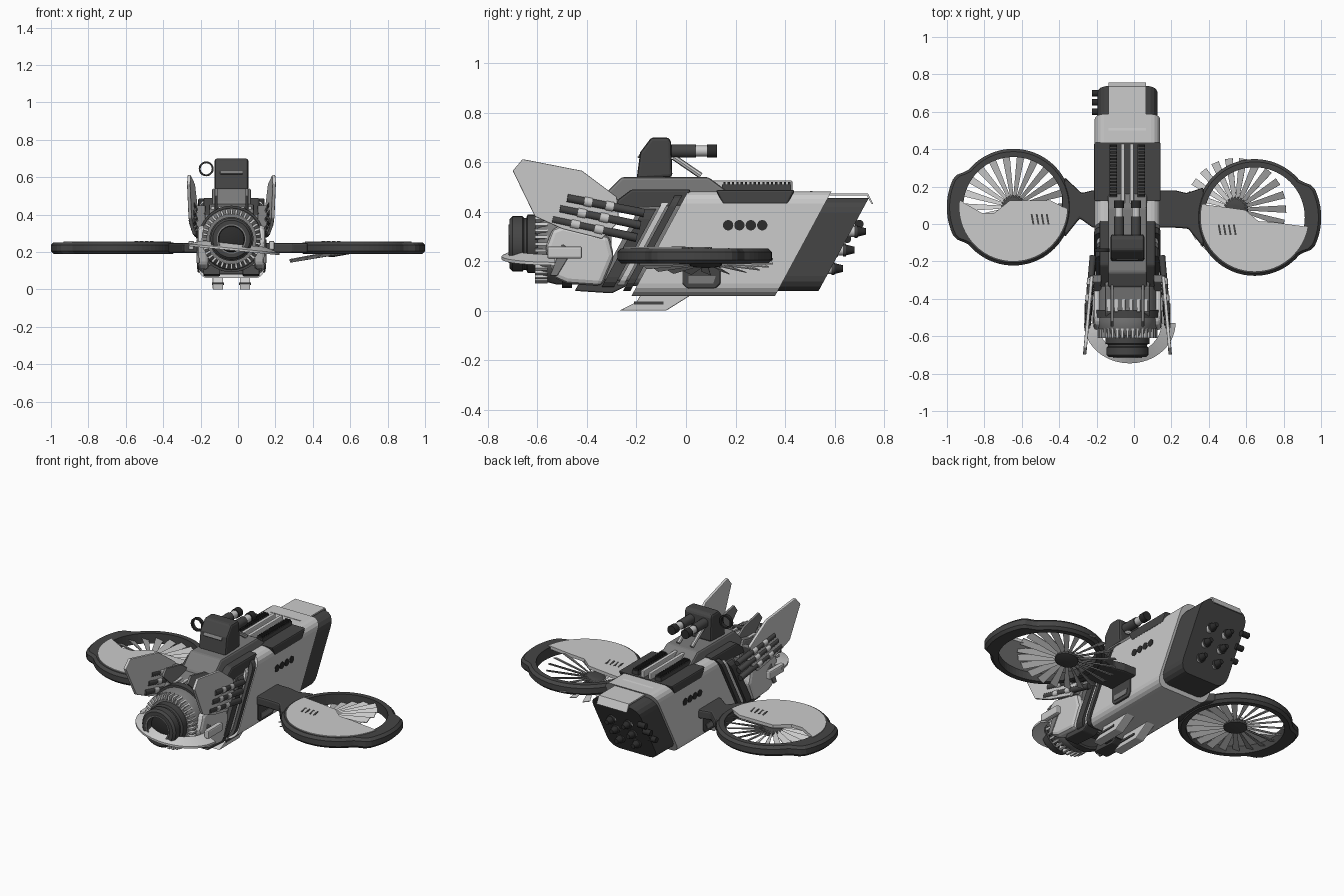
import bpy, bmesh, math
from math import sin, cos, pi, radians
from mathutils import Vector, Matrix

if "Cube" in bpy.data.objects:
    bpy.data.objects.remove(bpy.data.objects["Cube"])

C = -0.035   # hull centre line in x
MATS = {}
for key, v in (("light", 0.6), ("mid", 0.2), ("dark", 0.06), ("black", 0.025)):
    MATS[key] = bpy.data.materials.new(key + "_grey")
    MATS[key].diffuse_color = (v, v, v, 1)

def mesh(name, verts, faces, mat, bevel=0):
    bm = bmesh.new()
    vs = [bm.verts.new(v) for v in verts]
    for f in faces:
        bm.faces.new([vs[i] for i in f])
    bmesh.ops.recalc_face_normals(bm, faces=bm.faces)
    me = bpy.data.meshes.new(name)
    bm.to_mesh(me)
    bm.free()
    me.materials.append(MATS[mat])
    ob = bpy.data.objects.new(name, me)
    bpy.context.collection.objects.link(ob)
    if bevel:
        m = ob.modifiers.new("bevel", 'BEVEL')
        m.width, m.segments, m.limit_method = bevel, 2, 'ANGLE'
    return ob

def loft(name, rings, mat, bevel=0, closed=False):
    n, k = len(rings[0]), len(rings)
    faces = [(i*n+j, i*n+(j+1) % n, (i+1) % k*n+(j+1) % n, (i+1) % k*n+j)
             for i in range(k if closed else k-1) for j in range(n)]
    if not closed:
        faces += [tuple(range(n)), tuple(range((k-1)*n, k*n))]
    return mesh(name, [v for r in rings for v in r], faces, mat, bevel)

def side_prism(name, yz, x0, x1, mat, bevel=0):
    return loft(name, [[(x, y, z) for y, z in yz] for x in (x0, x1)], mat, bevel)

def flat_prism(name, xy, z0, z1, mat, bevel=0):
    return loft(name, [[(x, y, z) for x, y in xy] for z in (z0, z1)], mat, bevel)

def box(name, c, s, mat, bevel=0):
    x, y, z = c
    a, b, h = (q/2 for q in s)
    return flat_prism(name, [(x-a, y-b), (x+a, y-b), (x+a, y+b), (x-a, y+b)], z-h, z+h, mat, bevel)

def lathe(name, p0, p1, prof, mat, n=24, closed=False):
    # profile of (distance along axis, radius)
    p0, d = Vector(p0), Vector(p1) - Vector(p0)
    q = d.to_track_quat('Z', 'Y')
    ob = loft(name, [[p0 + q @ Vector((r*cos(2*pi*i/n), r*sin(2*pi*i/n), t)) for i in range(n)]
                     for t, r in prof], mat, closed=closed)
    ob.data.shade_smooth()
    bpy.context.view_layer.objects.active = ob
    ob.select_set(True)
    bpy.ops.object.shade_smooth_by_angle(angle=radians(35))
    ob.select_set(False)
    return ob

def tube(name, p0, p1, r, mat, n=16, r2=None):
    L = (Vector(p1) - Vector(p0)).length
    return lathe(name, p0, p1, [(0, r), (L, r if r2 is None else r2)], mat, n)

def slab(name, y0, y1, hw, z0, z1, mat, rad=0.05, slope=0.54):
    # rounded section swept along y and sheared back with height
    sec = []
    for cx, cz, a in ((1, 1, 0), (-1, 1, 90), (-1, -1, 180), (1, -1, 270)):
        for k in range(5):
            t = radians(a + 22.5*k)
            sec.append((cx*(hw-rad)+rad*cos(t), (z0+z1)/2+cz*((z1-z0)/2-rad)+rad*sin(t)))
    return loft(name, [[(C+x, y+slope*(z-0.06), z) for x, z in sec] for y in (y0, y1)], mat)

# Hull: sheared shells from back to front
slab("main_hull", -0.22, 0.36, 0.175, 0.06, 0.482, "light")
slab("rear_launcher_block", 0.33, 0.525, 0.16, 0.08, 0.455, "dark", 0.06)
slab("neck_core", -0.38, -0.15, 0.15, 0.10, 0.46, "mid")
slab("neck_band_wide", -0.36, -0.31, 0.172, 0.085, 0.42, "dark")
slab("neck_band_light", -0.30, -0.275, 0.165, 0.09, 0.45, "light")
slab("neck_band_thin", -0.265, -0.235, 0.178, 0.08, 0.47, "dark")
side_prism("rear_roof_plate", [(0.5, 0.484), (0.56, 0.474), (0.735, 0.474), (0.757, 0.43), (0.75, 0.43), (0.73, 0.465), (0.5, 0.465)],
           C-0.1, C+0.1, "light")
side_prism("roof_inset", [(0.15, 0.43), (0.41, 0.43), (0.44, 0.487), (0.12, 0.487)], C-0.178, C+0.178, "dark", 0.008)
side_prism("upper_spine", [(-0.36, 0.42), (-0.33, 0.47), (-0.26, 0.54), (0.09, 0.54), (0.17, 0.48), (0.1, 0.44)],
           C-0.105, C+0.105, "mid", 0.012)
for s in (-1, 1):
    side_prism("spine_shoulder", [(-0.34, 0.40), (-0.22, 0.49), (0.02, 0.49), (0.0, 0.42)], C+s*0.09, C+s*0.15, "dark", 0.01)
    box("roof_vent_base", (C+s*0.075, 0.285, 0.495), (0.04, 0.28, 0.03), "dark")
    for i in range(16):
        box("roof_vent_slat", (C+s*0.075, 0.155+i*0.0175, 0.505), (0.034, 0.009, 0.028), "black")
    box("roof_rail", (C+s*0.024, 0.22, 0.50), (0.022, 0.42, 0.05), "light", 0.005)
    # Side details: portholes and intake
    X = C+s*0.173
    for i in range(4):
        tube("porthole", (X, 0.17+i*0.046, 0.345), (X+s*0.005, 0.17+i*0.046, 0.345), 0.021, "black", 20)
    side_prism("side_intake", [(-0.015, 0.11), (0.005, 0.09), (0.12, 0.09), (0.14, 0.11), (0.14, 0.2), (-0.015, 0.2)],
               X-s*0.02, X+s*0.008, "dark", 0.006)
    side_prism("side_intake_slot", [(0.01, 0.11), (0.11, 0.11), (0.12, 0.14), (0.01, 0.14)], X, X+s*0.012, "mid")
    # Banked hydraulic rods beside the neck
    for i in range(3):
        a = Vector((C+s*0.212, -0.48-0.03*i, 0.455-0.043*i))
        b = Vector((C+s*0.185, -0.17-0.015*i, 0.395-0.05*i))
        tube("neck_rod", a, b, 0.017, "dark")
        for t in (0.22, 0.5):
            tube("neck_rod_collar", a.lerp(b, t), a.lerp(b, t+0.1), 0.02, "light")
    side_prism("rod_bracket", [(-0.36, 0.31), (-0.33, 0.31), (-0.27, 0.45), (-0.31, 0.45)], C+s*0.14, C+s*0.2, "mid", 0.005)
    # Tall fins and inner crest plates
    fin = loft("tall_fin", [[(C+s*(0.19+o-0.09*(y+0.3)), y, z) for y, z in
               ((-0.70, 0.565), (-0.66, 0.612), (-0.42, 0.565), (-0.28, 0.46), (-0.27, 0.36), (-0.34, 0.29), (-0.5, 0.33), (-0.61, 0.38))]
               for o in (-0.006, 0.012)], "light", 0.004)
    side_prism("crest_plate", [(-0.55, 0.5), (-0.52, 0.54), (-0.38, 0.51), (-0.28, 0.44), (-0.42, 0.38)],
               C+s*0.075, C+s*0.09, "mid", 0.003)
    # Cheek armour
    side_prism("cheek_plate", [(-0.57, 0.25), (-0.53, 0.13), (-0.48, 0.11), (-0.34, 0.10), (-0.29, 0.22), (-0.31, 0.30), (-0.5, 0.345), (-0.54, 0.33)],
               C+s*0.12, C+s*0.182, "light", 0.02)
    side_prism("cheek_groove", [(-0.55, 0.14), (-0.52, 0.14), (-0.46, 0.24), (-0.5, 0.27)], C+s*0.17, C+s*0.187, "mid", 0.004)
    # Landing skids and belly pads
    side_prism("skid", [(-0.27, 0.0), (-0.08, 0.0), (0.0, 0.05), (0.03, 0.07), (-0.18, 0.07), (-0.2, 0.035)],
               C+s*0.045, C+s*0.1, "light", 0.004)
    box("skid_tip", (C+s*0.072, -0.15, 0.03), (0.064, 0.12, 0.012), "dark")
    side_prism("belly_pad", [(-0.45, 0.08), (-0.3, 0.07), (-0.2, 0.12), (-0.42, 0.13)], C+s*0.06, C+s*0.15, "dark", 0.006)

# Head and lens
H = 0.27
def head(name, prof, mat, n=32, closed=False):
    lathe(name, (C, 0, H), (C, -1, H), prof, mat, n, closed)
head("head_drum", [(0.30, 0.155), (0.46, 0.165), (0.52, 0.165), (0.58, 0.15), (0.60, 0.135)], "mid")
head("head_collar", [(0.46, 0.15), (0.46, 0.178), (0.50, 0.178), (0.50, 0.15)], "dark")
head("lens_barrel", [(0.58, 0.118), (0.64, 0.118), (0.645, 0.105), (0.655, 0.105), (0.66, 0.112), (0.70, 0.112), (0.712, 0.1),
                     (0.712, 0.078), (0.67, 0.07), (0.58, 0.07)], "dark", closed=True)
head("lens_glass", [(0.6, 0.072), (0.675, 0.068), (0.685, 0.035)], "black")
head("lens_rim", [(0.708, 0.07), (0.708, 0.078), (0.716, 0.078), (0.716, 0.07)], "mid", closed=True)
for i in range(36):
    t = 2*pi*i/36
    ob = box("head_tooth", (0, 0, 0.145), (0.012, 0.05, 0.03), "light")
    ob.matrix_world = Matrix.Translation((C, -0.585, H)) @ Matrix.Rotation(t, 4, 'Y')
side_prism("head_roof", [(-0.50, 0.40), (-0.47, 0.43), (-0.33, 0.46), (-0.28, 0.36), (-0.48, 0.34)], C-0.12, C+0.12, "mid", 0.01)
for i in range(6):
    box("head_roof_rib", (C-0.1+i*0.04, -0.41, 0.435), (0.018, 0.12, 0.02), "light", 0.003)

# Curved bumper sweeping round the lens
rings = []
for i in range(33):
    t = pi + pi*i/32
    w = 0.045 + 0.03*abs(cos(t))
    row = []
    for r, dz in ((0, 0.006), (w, 0.03), (w, 0.02), (0, -0.006)):
        x = C+0.012+(0.245-r)*cos(t)
        row.append((x, -0.53+(0.215-r)*sin(t), 0.215-0.1*(x-C)+dz))
    rings.append(row)
loft("front_bumper", rings, "light")
for s in (-1, 1):
    box("bumper_mount", (C+s*0.215, -0.49, 0.235), (0.03, 0.14, 0.05), "light", 0.008)

# Turret with twin guns
side_prism("turret_body", [(-0.20, 0.53), (-0.185, 0.64), (-0.14, 0.70), (-0.07, 0.70), (-0.06, 0.68), (-0.055, 0.54)],
           C-0.09, C+0.09, "dark", 0.012)
side_prism("turret_face", [(-0.197, 0.62), (-0.145, 0.685), (-0.14, 0.68), (-0.19, 0.615)], C-0.06, C+0.06, "mid", 0.002)
lathe("turret_sight", (C-0.135, -0.13, 0.645), (C-0.135, -1, 0.645),
      [(0, 0.03), (0, 0.04), (0.02, 0.04), (0.02, 0.03)], "black", 20, True).scale.z = 1
for s in (-1, 1):
    x = C+s*0.045
    for name, a, b, r, m in (("gun_base", -0.07, 0.04, 0.027, "dark"), ("gun_sleeve", 0.04, 0.085, 0.022, "light"),
                             ("gun_muzzle", 0.085, 0.125, 0.027, "black")):
        tube(name, (x, a, 0.645), (x, b, 0.645), r, m)
    tube("gun_brace", (x, -0.05, 0.62), (x, 0.06, 0.545), 0.012, "light", 8)

# Rocket cluster on the sloping rear face, plus side stubs
def rocket(p, d):
    p, d = Vector(p), Vector(d)
    tube("rocket_body", p-d*0.05, p+d*0.03, 0.022, "light")
    tube("rocket_collar", p+d*0.028, p+d*0.04, 0.026, "dark")
    tube("rocket_tip", p+d*0.04, p+d*0.075, 0.022, "black", r2=0.013)
for i in range(3):
    z = 0.17+0.075*i
    for s in (-1, 1):
        rocket((C+s*0.055, 0.56+0.046*i, z), (0, 1, 0))
    y = 0.6+0.05*i
    tube("side_stub", (C-0.14, y, 0.23+0.06*i), (C-0.19, y, 0.23+0.06*i), 0.017, "black")

# Ducted rotors: ring, arm, fan and half cover on each side
def rotor(s, cy, fan_c, tilt, edge):
    cx, rings = s*0.645, []
    for i in range(72):
        t = 2*pi*i/72
        d = abs((t + pi) % (2*pi) - pi)                      # angle from outboard direction
        ro = 0.312 + 0.044*min(1, max(0, (radians(38)-d)/radians(10)))
        rings.append([(cx+s*r*cos(t), cy+r*sin(t), z) for r, z in
                      ((0.268, 0.19), (ro-0.015, 0.19), (ro, 0.205), (ro, 0.237), (ro-0.015, 0.252), (0.268, 0.252))])
    loft("rotor_ring", rings, "dark", closed=True)
    flat_prism("rotor_arm", [(s*x, y) for x, y in ((0.1, -0.02), (0.22, -0.02), (0.29, cy-0.06), (0.37, cy-0.16), (0.385, cy-0.05),
               (0.385, cy+0.05), (0.37, cy+0.16), (0.28, 0.165), (0.22, 0.18), (0.1, 0.18))], 0.195, 0.248, "dark", 0.01)
    verts, faces, n = [], [], 22
    for i in range(n):
        m = Matrix.Rotation(2*pi*i/n, 3, 'Z')
        for r, w, h in ((0.05, 0.008, 0.01), (0.272, 0.02, 0.008)):
            verts += [m @ Vector((r, a*w, a*h+b)) for a, b in ((-1, 0), (1, 0), (1, 0.004), (-1, 0.004))]
        k = i*8
        faces += [tuple(k+j for j in f) for f in ((0, 1, 2, 3), (4, 5, 6, 7), (0, 1, 5, 4), (1, 2, 6, 5), (2, 3, 7, 6), (3, 0, 4, 7))]
    M = Matrix.Translation(fan_c) @ Matrix.Rotation(tilt, 4, 'Y')
    mesh("fan_blades", verts, faces, "light").matrix_world = M
    hub = lathe("fan_hub", (0, 0, -0.018), (0, 0, 1), [(0, 0.045), (0.004, 0.065), (0.022, 0.065), (0.034, 0.045), (0.036, 0.02)], "dark")
    hub.matrix_world = M
    a0 = math.atan2(edge[0][1], edge[0][0]) % (2*pi)
    a1 = math.atan2(edge[-1][1], edge[-1][0]) + (2*pi if edge[-1][1] < pi else 0)
    arc = [(0.288*cos(a0+(a1-a0)*i/32), 0.288*sin(a0+(a1-a0)*i/32)) for i in range(33)]
    flat_prism("rotor_cover", [(cx+x, cy+y) for x, y in arc + edge[-2:0:-1]], 0.238, 0.257, "light")
    for i in range(4):
        flat_prism("cover_slot", [(s*0.5+(i-1.5)*0.027+x, cy-0.065+y) for x, y in
                   ((-0.012, 0.028), (-0.002, 0.028), (0.008, -0.028), (-0.002, -0.028))], 0.25, 0.2585, "dark")

rotor(-1, 0.09, (-0.645, 0.09, 0.213), 0,
      [(-0.285, 0.035), (-0.17, -0.03), (-0.1, -0.03), (-0.02, 0.035), (0.2, 0.035), (0.285, -0.01)])
rotor(1, 0.035, (0.545, 0.08, 0.198), radians(-10),
      [(-0.28, 0.07), (-0.12, 0.05), (-0.05, 0.04), (0.02, -0.02), (0.1, -0.025), (0.28, -0.05)])

for m in bpy.data.materials:
    if m.users and not m.is_grease_pencil:
        m.use_nodes = True
        m.node_tree.nodes["Principled BSDF"].inputs["Base Color"].default_value = m.diffuse_color
